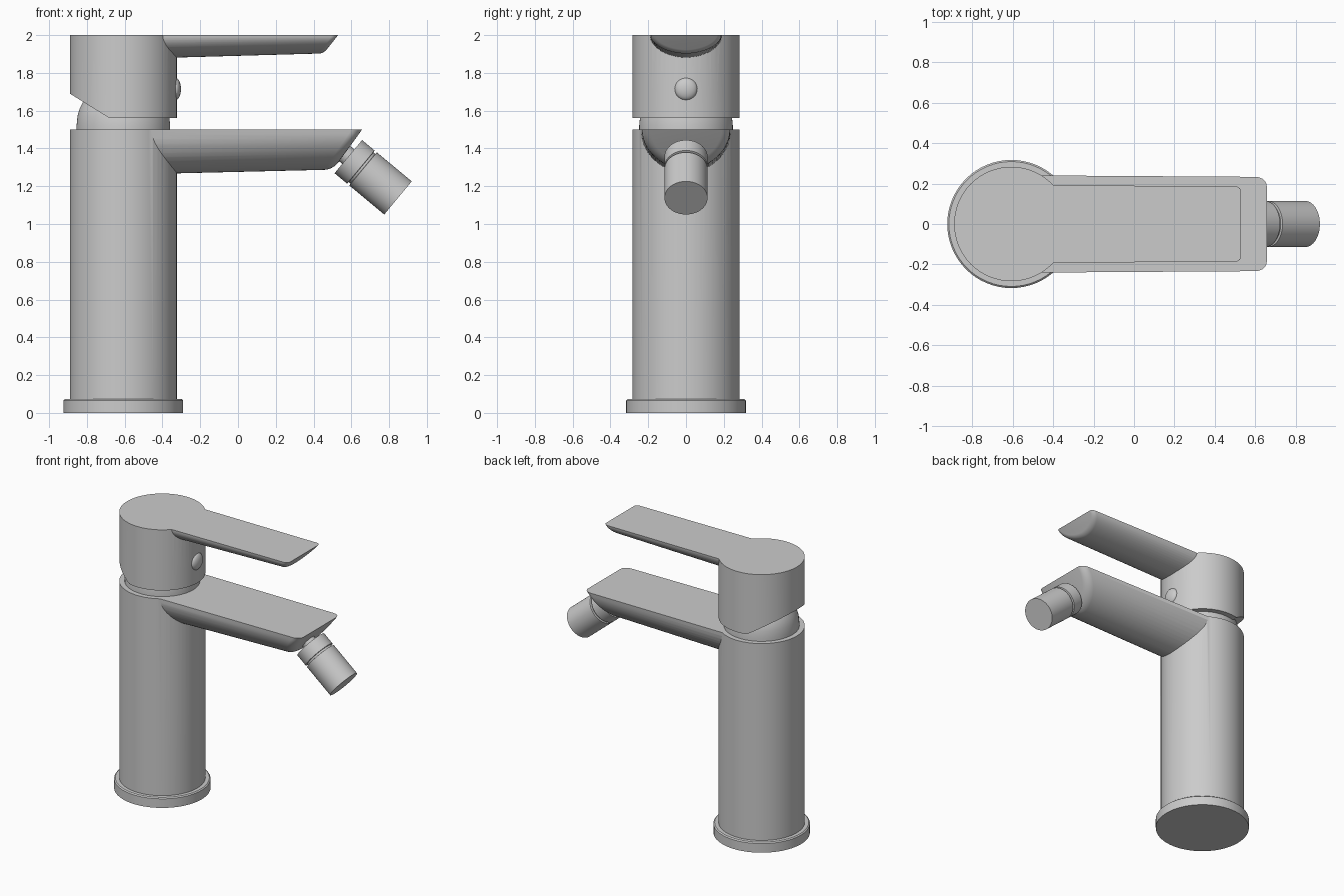
import bpy, bmesh, math
from mathutils import Vector, Matrix

default = bpy.data.objects.get("Cube")
if default:
    bpy.data.objects.remove(default, do_unlink=True)

metal = bpy.data.materials.new("satin_grey")
metal.use_nodes = True
colour = (0.6, 0.6, 0.6, 1)
metal.diffuse_color = colour
metal.node_tree.nodes["Principled BSDF"].inputs["Base Color"].default_value = colour

AXIS = -0.607          # x of the upright column
TILT = Vector((0.77, 0, -0.64)).normalized()


def make(name, bm):
    bmesh.ops.recalc_face_normals(bm, faces=bm.faces)
    mesh = bpy.data.meshes.new(name)
    bm.to_mesh(mesh)
    bm.free()
    obj = bpy.data.objects.new(name, mesh)
    bpy.context.collection.objects.link(obj)
    mesh.materials.append(metal)
    return obj


def smooth(obj):
    bpy.ops.object.select_all(action="DESELECT")
    obj.select_set(True)
    bpy.context.view_layer.objects.active = obj
    bpy.ops.object.shade_smooth_by_angle(angle=math.radians(32))


def lathe(name, profile, matrix, steps=64):
    """Closed turned solid from (radius, height) pairs."""
    bm = bmesh.new()
    rings = []
    for r, h in profile:
        rings.append([bm.verts.new((r * math.cos(a), r * math.sin(a), h))
                      for a in (math.tau * i / steps for i in range(steps))])
    for low, high in zip(rings, rings[1:]):
        for i in range(steps):
            j = (i + 1) % steps
            bm.faces.new((low[i], low[j], high[j], high[i]))
    bm.faces.new(rings[0])
    bm.faces.new(rings[-1])
    bm.transform(matrix)
    return make(name, bm)


def cut(bm, point, normal):
    """Slice off the side the normal points to and close the hole."""
    geom = bm.verts[:] + bm.edges[:] + bm.faces[:]
    res = bmesh.ops.bisect_plane(bm, geom=geom, plane_co=point, plane_no=normal,
                                 clear_outer=True)
    edges = [e for e in res["geom_cut"] if isinstance(e, bmesh.types.BMEdge)]
    bmesh.ops.contextual_create(bm, geom=edges)
    return edges


def blade(name, top, start, end, tip, foot, rounding, steps=28):
    """Flat-topped, round-bellied bar with a slanted, softened tip.
    start and end are (x, half width, depth)."""
    bm = bmesh.new()
    rings = []
    for x, w, d in (start, end):
        ring = []
        for i in range(steps + 1):
            a = math.pi * i / steps
            c = math.cos(a)
            y = math.copysign(abs(c) ** 1.1, c) * w
            ring.append(bm.verts.new((x, y, top - d * math.sin(a))))
        rings.append(ring)
    count = steps + 1
    for i in range(count):
        j = (i + 1) % count
        bm.faces.new((rings[0][i], rings[0][j], rings[1][j], rings[1][i]))
    for ring in rings:
        bm.faces.new(ring)
    slope = Vector((tip[0] - foot[0], 0, tip[1] - foot[1]))
    edges = cut(bm, (tip[0], 0, tip[1]), (slope.z, 0, -slope.x))
    belly = [e for e in edges if min(v.co.z for v in e.verts) < top - 0.001]
    bmesh.ops.bevel(bm, geom=belly, offset=rounding, segments=5, profile=0.5,
                    affect="EDGES", clamp_overlap=True)
    return make(name, bm)


def merge(main, extra):
    mod = main.modifiers.new("union", "BOOLEAN")
    mod.operation = "UNION"
    mod.solver = "EXACT"
    mod.object = extra
    bpy.context.view_layer.objects.active = main
    bpy.ops.object.modifier_apply(modifier=mod.name)
    bpy.data.objects.remove(extra, do_unlink=True)


column = Matrix.Translation((AXIS, 0, 0))

# Foot ring
smooth(lathe("base_ring", [(0.317, 0), (0.317, 0.066), (0.309, 0.073), (0.27, 0.073)], column))

# Column with the spout growing out of it
body = lathe("body_and_spout", [(0.283, 0.02), (0.283, 1.5)], column)
spout = blade("spout", 1.5, (-0.58, 0.241, 0.238), (0.8, 0.232, 0.205),
              (0.657, 1.5), (0.505, 1.29), 0.045)
merge(body, spout)
smooth(body)

# Domed neck between the column and the cap
smooth(lathe("neck", [(0.248, 1.48), (0.248, 1.52), (0.243, 1.57), (0.232, 1.61),
                      (0.212, 1.65), (0.18, 1.69)], column))

# Cap with a chamfered back underside, and the lever
cap = lathe("cap_and_lever", [(0.283, 1.56), (0.283, 2.0)], column)
bm = bmesh.new()
bm.from_mesh(cap.data)
cut(bm, (-0.68, 0, 1.56), (-0.13, 0, -0.21))
bmesh.ops.recalc_face_normals(bm, faces=bm.faces)
bm.to_mesh(cap.data)
bm.free()
lever = blade("lever", 2.0, (-0.58, 0.192, 0.126), (0.7, 0.186, 0.09),
              (0.53, 2.0), (0.455, 1.905), 0.025)
merge(cap, lever)
smooth(cap)

# Button on the front of the cap
bm = bmesh.new()
bmesh.ops.create_uvsphere(bm, u_segments=32, v_segments=16, radius=0.06)
bm.transform(Matrix.Translation((-0.332, 0, 1.715)) @ Matrix.Diagonal((0.5, 1, 1, 1)))
smooth(make("button", bm))

# Tilted outlet: stem, collar, groove and nozzle
tilted = (Matrix.Translation((0.847, 0, 1.138))
          @ TILT.to_track_quat("Z", "Y").to_matrix().to_4x4())
smooth(lathe("outlet_nozzle", [(0.05, -0.45), (0.05, -0.342), (0.114, -0.342),
                               (0.114, -0.256), (0.102, -0.254), (0.102, -0.242),
                               (0.114, -0.24), (0.114, 0)], tilted))
